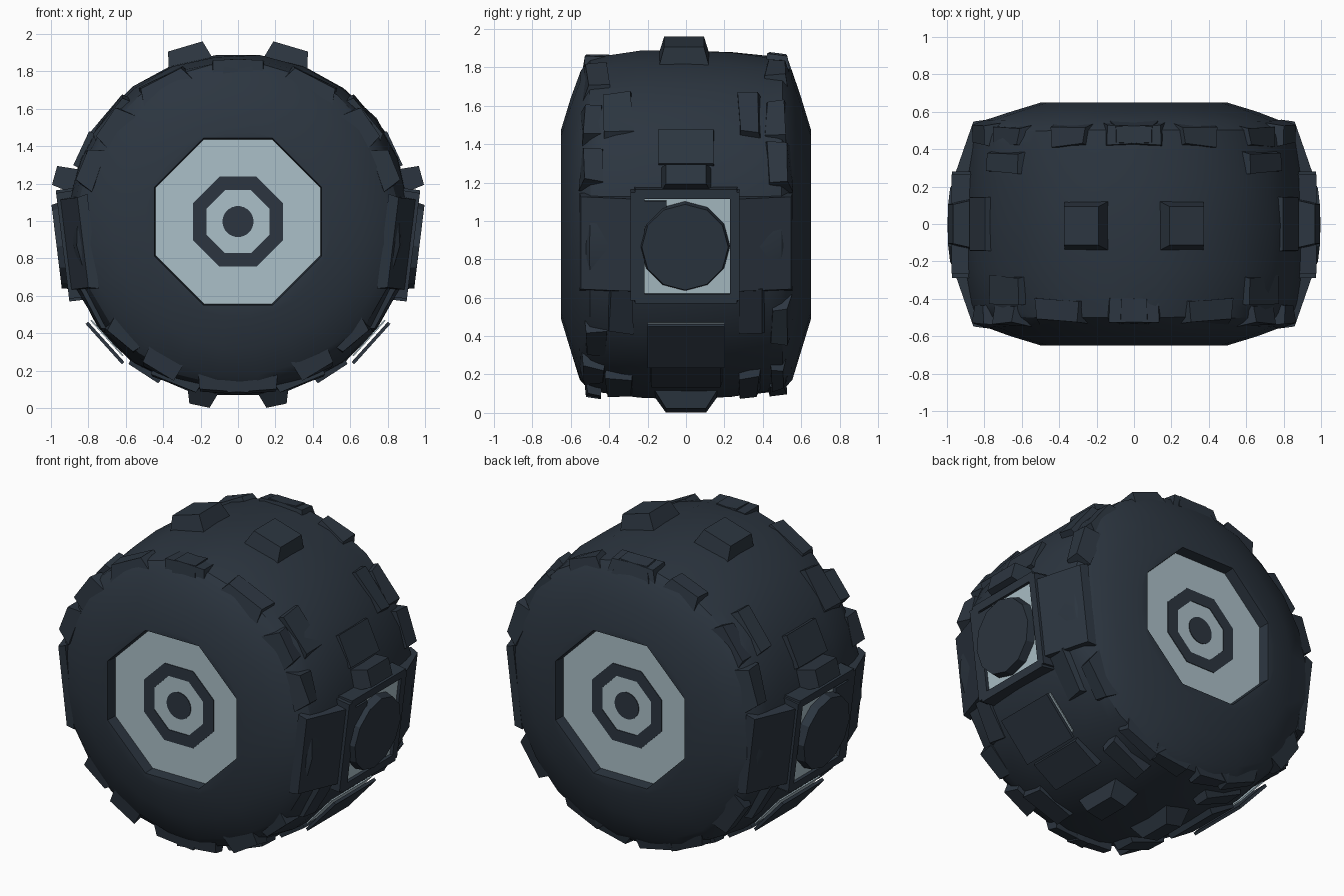
import bpy, bmesh, math, random
from mathutils import Matrix, Vector

random.seed(7)
if "Cube" in bpy.data.objects:
    bpy.data.objects.remove(bpy.data.objects["Cube"], do_unlink=True)

CENTRE = Vector((0, 0, 0.982))
HUB = Vector((0, 0, 0.997))
SEGS = 24


def material(name, rgb):
    m = bpy.data.materials.new(name)
    m.use_nodes = True
    m.diffuse_color = (*rgb, 1)
    m.node_tree.nodes["Principled BSDF"].inputs["Base Color"].default_value = (*rgb, 1)
    return m


dark = material("dark slate", (0.025, 0.036, 0.051))
pale = material("pale grey", (0.41, 0.525, 0.58))


def finish(bm, name, mat, mirror=(False, False), smooth=False):
    bmesh.ops.recalc_face_normals(bm, faces=bm.faces)
    me = bpy.data.meshes.new(name)
    bm.to_mesh(me)
    bm.free()
    ob = bpy.data.objects.new(name, me)
    bpy.context.collection.objects.link(ob)
    me.materials.append(mat)
    if any(mirror):
        mod = ob.modifiers.new("Mirror", 'MIRROR')
        mod.use_axis = (mirror[0], mirror[1], False)
    if smooth:
        bpy.ops.object.select_all(action='DESELECT')
        ob.select_set(True)
        bpy.context.view_layer.objects.active = ob
        bpy.ops.object.shade_smooth_by_angle(angle=math.radians(28))


def placed(deg):
    """Frame whose x points outward from the axle at the given angle."""
    return Matrix.Translation(CENTRE) @ Matrix.Rotation(-math.radians(deg), 4, 'Y')


def block(name, deg, u, v, w, taper=1.0, mat=dark, mirror=(True, False), jitter=0.0, lean=0.0):
    """Tapered block: u outward, v along the axle, w around the rim.
    lean lowers the outer face toward its far v end."""
    bm = bmesh.new()
    bmesh.ops.create_cube(bm, size=1)
    mv, mw = sum(v) / 2, sum(w) / 2
    for p in bm.verts:
        outer, far = p.co.x > 0, p.co.y > 0
        k = taper if outer else 1.0
        p.co = Vector((u[outer] - lean * (outer and far),
                       mv + (v[1] - v[0]) * p.co.y * k,
                       mw + (w[1] - w[0]) * p.co.z * k))
        p.co += Vector([random.uniform(-jitter, jitter) for _ in range(3)])
    bm.transform(placed(deg))
    finish(bm, name, mat, mirror)


def ring_points(bm, y, radius, flats=0, centre=HUB, bulge=0.0):
    """Ring round the axle; flats makes a polygon, bulge swells the diagonals."""
    out = []
    for i in range(SEGS):
        a = 2 * math.pi * (i + 0.5) / SEGS
        r = radius * (1 + bulge * math.sin(2 * a) ** 2)
        if flats:
            step = 2 * math.pi / flats
            r = radius / math.cos((a + step / 2) % step - step / 2)
        out.append(bm.verts.new(centre + Vector((r * math.cos(a), y, r * math.sin(a)))))
    return out


def bridge(bm, a, b):
    n = len(a)
    for i in range(n):
        bm.faces.new((a[i], a[(i + 1) % n], b[(i + 1) % n], b[i]))


# Faceted shell turned round the axle, with a deep octagonal recess at each end
DEPTH = 0.575
half = [(0.50, 0.868), (0.55, 0.81), (0.60, 0.665), (0.65, 0.50)]
middle = [(-0.43, 0.880), (-0.24, 0.910), (0, 0.917), (0.24, 0.910), (0.43, 0.880)]
profile = [(-y, r) for y, r in reversed(half)] + middle + half
bm = bmesh.new()
rings = [ring_points(bm, -DEPTH, 0.44, 8), ring_points(bm, -0.65, 0.446, 8)]
rings += [ring_points(bm, y, r, centre=CENTRE, bulge=0.012 if r > 0.87 else 0) for y, r in profile]
rings += [ring_points(bm, 0.65, 0.446, 8), ring_points(bm, DEPTH, 0.44, 8)]
for a, b in zip(rings, rings[1:]):
    bridge(bm, a, b)
for ring in rings[4:-4]:
    for p in ring:
        p.co = CENTRE + (p.co - CENTRE) * random.uniform(0.990, 1.008)
bm.faces.new(rings[0])
bm.faces.new(rings[-1])
finish(bm, "shell", dark, smooth=True)


# Recessed hub plates with painted octagonal ring and centre dot
def hub_plate(name, y, outer, mat, inner=None, flats=8):
    bm = bmesh.new()
    loops = []
    for depth in (y, y + 0.005):
        o = ring_points(bm, depth, outer, flats)
        loops.append((o, ring_points(bm, depth, inner, flats) if inner else None))
    (o0, i0), (o1, i1) = loops
    bridge(bm, o0, o1)
    if inner:
        bridge(bm, i0, i1)
        bridge(bm, o0, i0)
        bridge(bm, o1, i1)
    else:
        bm.faces.new(o0)
        bm.faces.new(o1)
    finish(bm, name, mat, (False, True))


hub_plate("hub_plate", DEPTH + 0.002, 0.44, pale)
hub_plate("hub_ring", DEPTH + 0.006, 0.240, dark, inner=0.168)
hub_plate("hub_dot", DEPTH + 0.006, 0.083, dark, flats=0)

# Tread lugs across the top, sides and bottom
block("top_lug", 73.5, (0.86, 0.992), (-0.15, 0.13), (-0.13, 0.13), 0.74)
block("side_lug", 15.5, (0.86, 1.015), (-0.14, 0.14), (-0.08, 0.06), 0.75)
block("upper_side_plate", 25, (0.85, 0.932), (-0.15, 0.15), (-0.09, 0.12), 0.95)
block("bottom_lug", -78, (0.86, 0.991), (-0.19, 0.19), (-0.10, 0.10), 0.55)

# Side hatch: low square frame, pale backing and proud round cover
HATCH = -7
for name, v, w in (("top", (-0.27, 0.27), (0.25, 0.30)),
                   ("bottom", (-0.27, 0.27), (-0.30, -0.25)),
                   ("front", (-0.29, -0.215), (-0.29, 0.29)),
                   ("back", (0.23, 0.28), (-0.29, 0.29)),
                   ("corner", (-0.25, -0.10), (0.10, 0.24))):
    block("hatch_frame_" + name, HATCH, (0.80, 0.945), v, w, 0.98)
block("hatch_backing", HATCH, (0.918, 0.926), (-0.23, 0.235), (-0.25, 0.25), mat=pale)
bm = bmesh.new()
bmesh.ops.create_cone(bm, cap_ends=True, segments=12, radius1=0.238, radius2=0.225,
                      depth=0.07, matrix=Matrix.Translation((0.942, -0.005, 0))
                      @ Matrix.Rotation(math.pi / 2, 4, 'Y'))
bm.transform(placed(HATCH))
finish(bm, "hatch_cover", dark, (True, False))

# Cheek panels beside the hatch, sloping down to both rims
block("cheek_panel", HATCH, (0.78, 0.93), (0.27, 0.555), (-0.25, 0.26), 0.95,
      mirror=(True, True), lean=0.095)

# Lower access panel floating over a pale core, with a plate below it
block("access_panel", -42, (0.944, 0.962), (-0.20, 0.20), (-0.14, 0.15))
block("access_core", -42, (0.923, 0.931), (-0.20, 0.20), (-0.11, 0.145), mat=pale)
block("lower_plate", -57, (0.89, 0.945), (-0.19, 0.19), (-0.11, 0.09), 0.95)

# Ragged shallow armour plates round both rims
for side in (-1, 1):
    for deg in range(-84, 90, 21):
        if abs(deg - HATCH) < 20:
            continue
        span = random.uniform(0.11, 0.16)
        out = random.uniform(0.885, 0.902)
        v = sorted((side * random.uniform(0.39, 0.44), side * random.uniform(0.525, 0.55)))
        block("rim_armour", deg + random.uniform(-5, 5), (0.79, out), v,
              (-span, span), 0.78, jitter=0.012)

# Thin overlapping plates low on the tread
for side in (-1, 1):
    for deg in (-68, -30, 40):
        v = sorted((side * 0.27, side * random.uniform(0.38, 0.44)))
        block("tread_plate", deg, (0.84, random.uniform(0.91, 0.92)), v,
              (-0.15, 0.15), 0.85, jitter=0.012)
